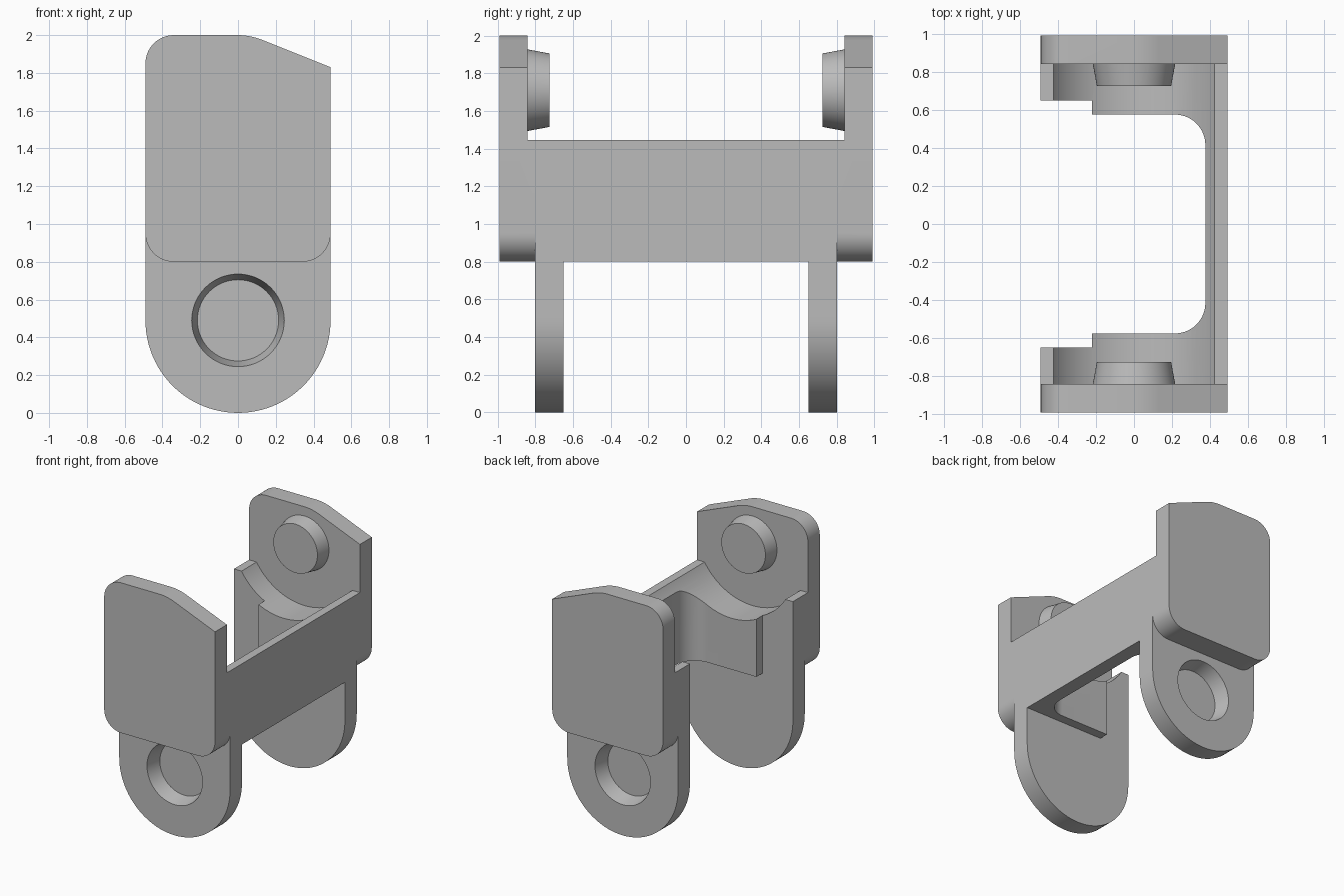
import bpy, bmesh
from math import pi, tan
from mathutils import Vector, Matrix

cube = bpy.data.objects.get("Cube")
if cube:
    bpy.data.objects.remove(cube)

grey = bpy.data.materials.new("grey plastic")
grey.use_nodes = True
grey.diffuse_color = (0.5, 0.5, 0.5, 1)
grey.node_tree.nodes["Principled BSDF"].inputs["Base Color"].default_value = (0.5, 0.5, 0.5, 1)


def rounded(corners, steps=14):
    """Outline with each (a, b, radius) corner turned into an arc."""
    points = []
    for i, (a, b, radius) in enumerate(corners):
        p = Vector((a, b))
        if not radius:
            points.append(p)
            continue
        u = (Vector(corners[i - 1][:2]) - p).normalized()
        v = (Vector(corners[(i + 1) % len(corners)][:2]) - p).normalized()
        half = u.angle(v) / 2
        start = p + u * radius / tan(half)
        end = p + v * radius / tan(half)
        centre = p + (u + v).normalized() * (Vector((radius, radius / tan(half))).length)
        s, e = start - centre, end - centre
        turn = s.angle_signed(e)
        for k in range(steps + 1):
            points.append(centre + Matrix.Rotation(-turn * k / steps, 2) @ s)
    return points


def add_object(name, bm):
    bmesh.ops.recalc_face_normals(bm, faces=bm.faces)
    mesh = bpy.data.meshes.new(name)
    bm.to_mesh(mesh)
    bm.free()
    mesh.materials.append(grey)
    ob = bpy.data.objects.new(name, mesh)
    bpy.context.collection.objects.link(ob)
    return ob


def prism(name, outline, low, high, axis="y", steps=14):
    """Extrude an outline from low to high along y (x-z outline) or z (x-y outline)."""
    bm = bmesh.new()
    place = (lambda p: (p.x, low, p.y)) if axis == "y" else (lambda p: (p.x, p.y, low))
    verts = []
    for p in rounded(outline, steps):
        co = Vector(place(p))
        if not verts or ((co - verts[-1].co).length > 1e-4 and (co - verts[0].co).length > 1e-4):
            verts.append(bm.verts.new(co))
    face = bm.faces.new(verts)
    top = bmesh.ops.extrude_face_region(bm, geom=[face])["geom"]
    move = Vector((0, high - low, 0) if axis == "y" else (0, 0, high - low))
    bmesh.ops.translate(bm, vec=move, verts=[g for g in top if isinstance(g, bmesh.types.BMVert)])
    return add_object(name, bm)


def cone(name, z, y1, r1, y2, r2, sides=64):
    """Round solid along y, radius r1 at y1 and r2 at y2."""
    bm = bmesh.new()
    bmesh.ops.create_cone(bm, cap_ends=True, segments=sides, radius1=r1, radius2=r2, depth=y2 - y1,
                          matrix=Matrix.Translation((0, (y1 + y2) / 2, z)) @ Matrix.Rotation(-pi / 2, 4, "X"))
    return add_object(name, bm)


def mirror_y(ob):
    """Flip a part to the back end."""
    bm = bmesh.new()
    bm.from_mesh(ob.data)
    bmesh.ops.scale(bm, vec=(1, -1, 1), verts=bm.verts)
    bmesh.ops.recalc_face_normals(bm, faces=bm.faces)
    bm.to_mesh(ob.data)
    bm.free()


def combine(body, tool, operation):
    mod = body.modifiers.new(operation.lower(), "BOOLEAN")
    mod.operation, mod.solver, mod.object = operation, "EXACT", tool
    bpy.context.view_layer.objects.active = body
    bpy.ops.object.modifier_apply(modifier=mod.name)
    bpy.data.objects.remove(tool)


W = 0.49        # half width of the link
WEB_TOP = 1.445
PIN_Z = 1.71

# Connecting web: U-shaped in plan with filleted inner corners
link = prism("chain_link", [(-0.22, -0.72, 0), (W, -0.72, 0), (W, 0.72, 0), (-0.22, 0.72, 0),
                            (-0.22, 0.575, 0), (0.375, 0.575, 0.16), (0.375, -0.575, 0.16),
                            (-0.22, -0.575, 0)], 0.8, WEB_TOP, "z")

pad = [(-W, 0.8, 0.15), (W, 0.8, 0.15), (W, 1.83, 0), (0.065, 2, 0.36), (-W, 2, 0.15)]
leg = [(-W, 0, W), (W, 0, W), (W, WEB_TOP, 0), (-W, WEB_TOP, 0)]

# Legs with round ends, then outer side plates
for back in (False, True):
    for part in (prism("leg", leg, -0.8, -0.65, steps=24), prism("side_plate", pad, -0.99, -0.8)):
        if back:
            mirror_y(part)
        combine(link, part, "UNION")

# Clearance above the web and the round seat for the neighbouring link
combine(link, prism("clearance", [(-0.6, WEB_TOP, 0), (0.6, WEB_TOP, 0), (0.6, 2.2, 0), (-0.6, 2.2, 0)],
                    -0.84, 0.84), "DIFFERENCE")
combine(link, cone("seat", PIN_Z, -0.84, 0.5, 0.84, 0.5, 96), "DIFFERENCE")

# Tapered sockets in the legs and tapered pins on the plates
for back in (False, True):
    socket = cone("socket", 0.49, -0.82, 0.25, -0.68, 0.215)
    pin = cone("pin", PIN_Z, -0.86, 0.22, -0.725, 0.195)
    if back:
        mirror_y(socket)
        mirror_y(pin)
    combine(link, socket, "DIFFERENCE")
    combine(link, pin, "UNION")

# Smooth the round surfaces, keep the edges crisp
bpy.ops.object.select_all(action="DESELECT")
link.select_set(True)
bpy.context.view_layer.objects.active = link
bpy.ops.object.shade_smooth_by_angle(angle=pi / 9)
